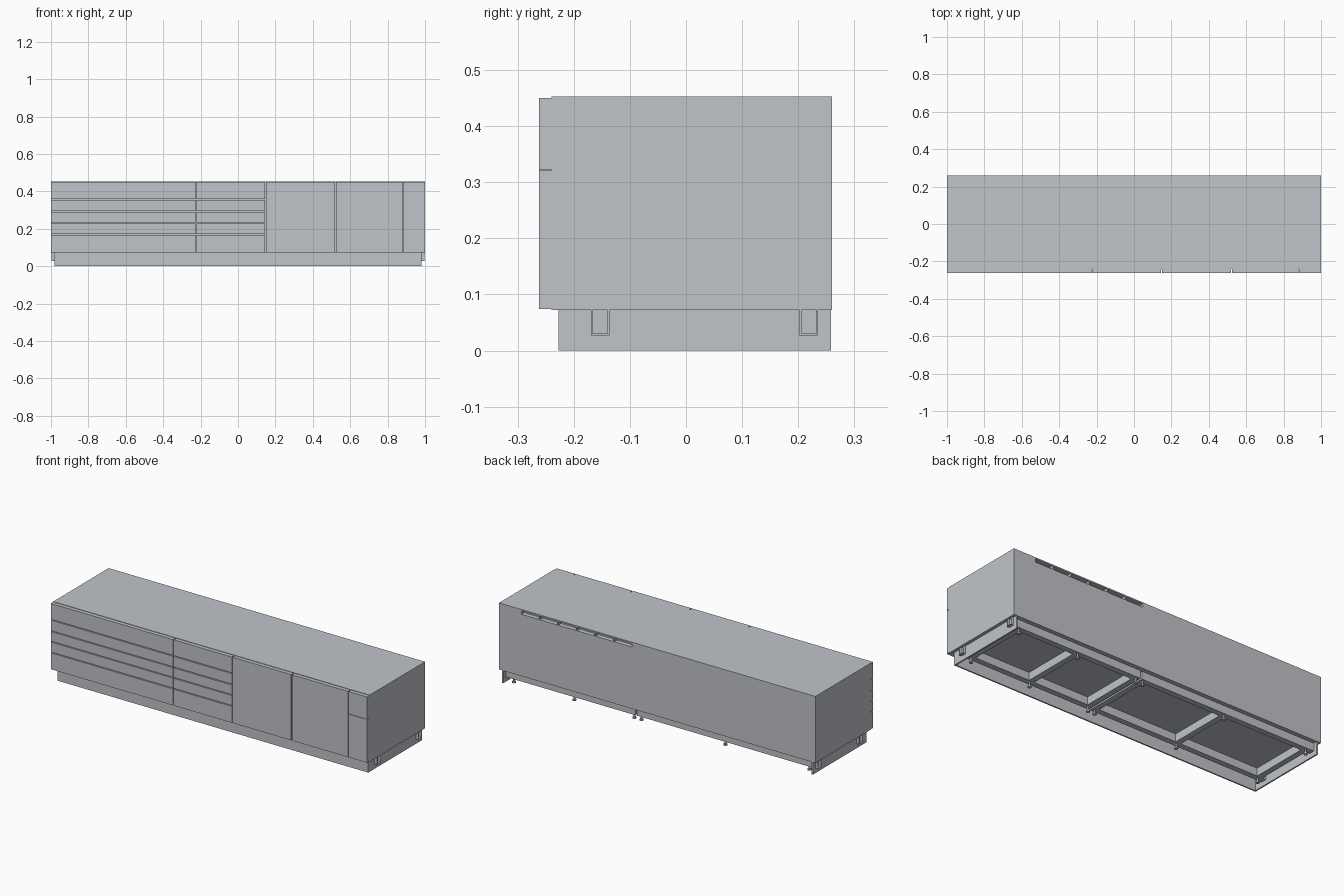
import bpy

old = bpy.data.objects.get("Cube")
if old:
    bpy.data.objects.remove(old)

grey = bpy.data.materials.new("light grey")
grey.use_nodes = True
COLOUR = (0.53, 0.55, 0.59, 1)
grey.diffuse_color = COLOUR
grey.node_tree.nodes["Principled BSDF"].inputs["Base Color"].default_value = COLOUR


def finish(obj, name):
    obj.name = name
    obj.data.materials.append(grey)
    return obj


def box(name, x, y, z):
    """Box from (min, max) pairs on each axis."""
    bpy.ops.mesh.primitive_cube_add(size=1)
    obj = bpy.context.object
    for v in obj.data.vertices:
        v.co = [r[1] if c > 0 else r[0] for c, r in zip(v.co, (x, y, z))]
    return finish(obj, name)


def cylinder(name, radius, x, y, z):
    bpy.ops.mesh.primitive_cylinder_add(
        vertices=16, radius=radius, depth=z[1] - z[0], location=(x, y, sum(z) / 2))
    bpy.ops.object.shade_smooth_by_angle()
    return finish(bpy.context.object, name)


# Cabinet body
FRONT, FACE, BACK = -0.262, -0.24, 0.26
BOTTOM, TOP = 0.072, 0.4525
body = box("cabinet_body", (-1, 1), (FACE, BACK), (BOTTOM, TOP))

# Row of vent slots cut into the upper back
slot_start, slot_pitch, slot_count = 0.16, 0.1175, 6
for i in range(slot_count):
    x = slot_start + i * slot_pitch
    cutter = box("vent_cutter", (x, x + slot_pitch - 0.006), (BACK - 0.025, BACK + 0.02), (0.425, 0.445))
    cutter.hide_render = True
    cutter.hide_set(True)
    cutter.display_type = 'WIRE'
    cut = body.modifiers.new("vent", 'BOOLEAN')
    cut.operation = 'DIFFERENCE'
    cut.solver = 'EXACT'
    cut.object = cutter
bpy.context.view_layer.objects.active = body
for m in list(body.modifiers):
    bpy.ops.object.modifier_apply(modifier=m.name)
for o in [o for o in bpy.data.objects if o.name.startswith("vent_cutter")]:
    bpy.data.objects.remove(o)

# Front panels: column edges, and heights where each column is split
GAP = 0.005
columns = [-1, -0.226, 0.147, 0.521, 0.881, 1]
drawers = [0.17, 0.232, 0.292, 0.357]
splits = [drawers, drawers, [], [], [0.322]]
kinds = ["wide_drawer", "narrow_drawer", "door", "door", "end_panel"]
for left, right, cuts, kind in zip(columns, columns[1:], splits, kinds):
    x0 = left + (GAP / 2 if left > -1 else 0)
    x1 = right - (GAP / 2 if right < 1 else 0)
    g = 0.002 if kind == "end_panel" else GAP
    levels = [0.074 - g / 2] + cuts + [0.45 + g / 2]
    for low, high in zip(levels, levels[1:]):
        box(kind + "_front", (x0, x1), (FRONT, FACE), (low + g / 2, high - g / 2))

# Plinth boards, open at the back
PX, PT = 0.982, 0.008
box("plinth_front", (-PX, PX), (-0.227, -0.227 + PT), (0, BOTTOM))
for side, name in ((-1, "right"), (1, "left")):
    edges = sorted((side * PX, side * (PX - PT)))
    box("plinth_" + name, edges, (-0.227, 0.258), (0, BOTTOM))

# Base frames: long rails, cross rails, channel ends and feet
RAIL_Z = (0.027, BOTTOM)
HALF, WALL = 0.0165, 0.003
rails = {"front": -0.153, "rear": 0.219}
frames = [(-0.95, 0.145), (0.155, 0.95)]
for row, y in rails.items():
    for a, b in frames:
        box(row + "_rail", (a, b), (y - HALF, y + HALF), RAIL_Z)
    for side in (-1, 1):
        # U-shaped channel passing through the plinth side
        x = sorted((side * 0.95, side * 0.998))
        box(row + "_channel_floor", x, (y - HALF, y + HALF), (RAIL_Z[0], RAIL_Z[0] + WALL))
        for s in (-1, 1):
            wall = sorted((y + s * HALF, y + s * (HALF - WALL)))
            box(row + "_channel_wall", x, wall, RAIL_Z)
for a, b in frames:
    mid = (a + b) / 2
    for x in (a + HALF, mid, b - HALF):
        box("cross_rail", (x - HALF, x + HALF), (rails["front"], rails["rear"]), RAIL_Z)
        for y in rails.values():
            cylinder("foot_stem", 0.005, x, y, (0.005, RAIL_Z[0]))
            cylinder("foot_pad", 0.011, x, y, (0, 0.007))
